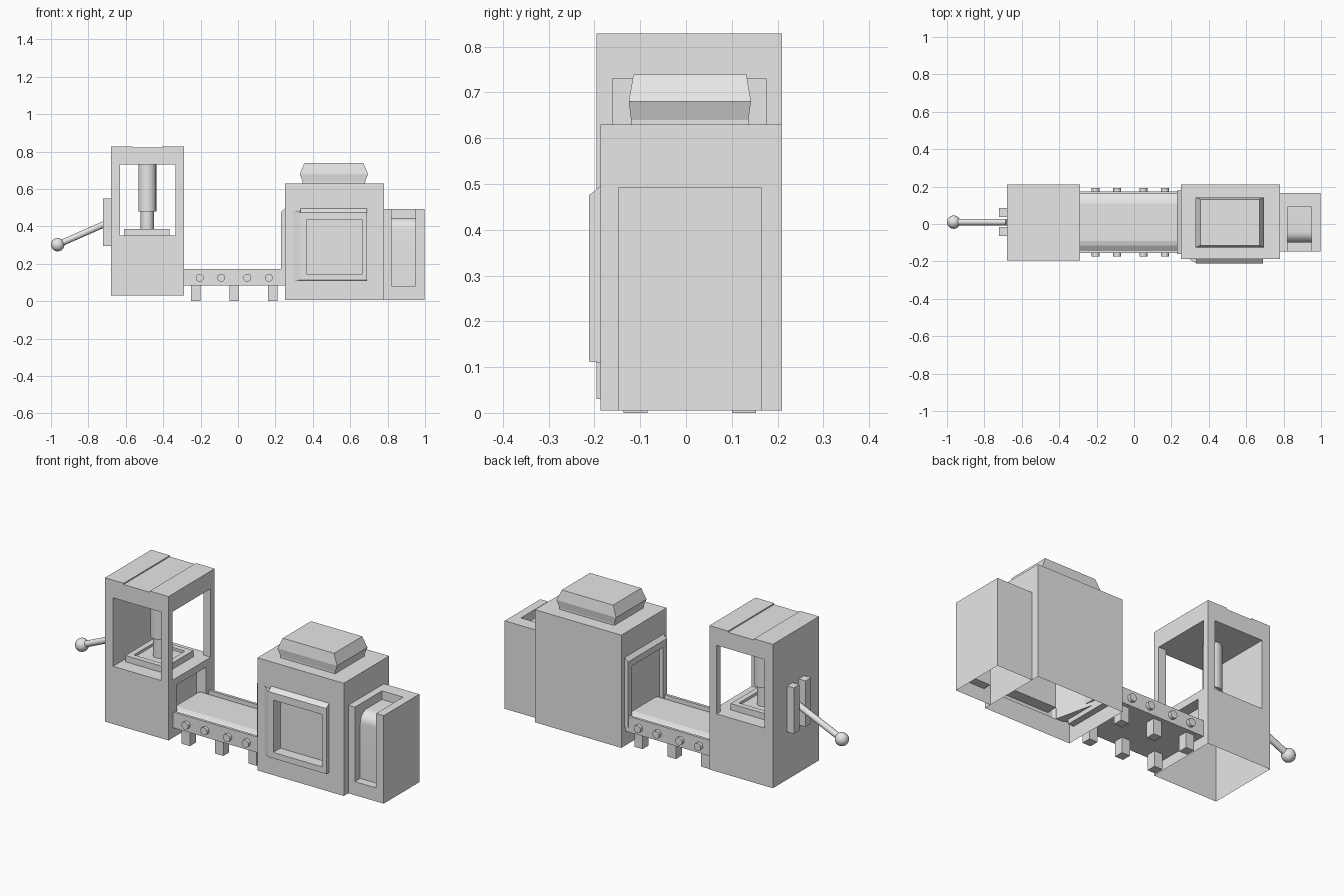
import bpy, bmesh, math
from mathutils import Vector

if "Cube" in bpy.data.objects:
    bpy.data.objects.remove(bpy.data.objects["Cube"])

grey = bpy.data.materials.new("plain_grey")
grey.diffuse_color = (0.8, 0.8, 0.8, 1)
grey.use_nodes = True
grey.node_tree.nodes["Principled BSDF"].inputs["Base Color"].default_value = grey.diffuse_color


def finish(name, bm, smooth=False):
    me = bpy.data.meshes.new(name)
    bm.to_mesh(me)
    bm.free()
    me.materials.append(grey)
    ob = bpy.data.objects.new(name, me)
    bpy.context.collection.objects.link(ob)
    if smooth:
        bpy.ops.object.select_all(action='DESELECT')
        ob.select_set(True)
        bpy.context.view_layer.objects.active = ob
        bpy.ops.object.shade_smooth_by_angle(angle=math.radians(40))
    return ob


def box_bm(x, y, z):
    bm = bmesh.new()
    bmesh.ops.create_cube(bm, size=1)
    for v in bm.verts:
        v.co = [r[1] if c > 0 else r[0] for c, r in zip(v.co, (x, y, z))]
    return bm


def box(name, x, y, z):
    return finish(name, box_bm(x, y, z))


def facing(bm, direction):
    bm.normal_update()
    return max(bm.faces, key=lambda f: f.normal.dot(Vector(direction)))


def step_face(face, bm, axis, steps):
    """Inset a face repeatedly: each step is (u0, u1, v0, v1, depth)."""
    u, w = [a for a in range(3) if a != axis]
    for u0, u1, v0, v1, depth in steps:
        bmesh.ops.inset_individual(bm, faces=[face], thickness=0.005)
        mid = face.calc_center_median()
        for v in face.verts:
            co = Vector()
            co[u] = u1 if v.co[u] > mid[u] else u0
            co[w] = v1 if v.co[w] > mid[w] else v0
            co[axis] = depth
            v.co = co


def drop_bottom(bm):
    bmesh.ops.delete(bm, geom=[facing(bm, (0, 0, -1))], context='FACES')


def prism(name, pts, axis, a, b):
    """Closed profile extruded along x (points y,z) or y (points x,z)."""
    bm = bmesh.new()
    place = (lambda p, t: (t, p[0], p[1])) if axis == 0 else (lambda p, t: (p[0], t, p[1]))
    lo = [bm.verts.new(place(p, a)) for p in pts]
    hi = [bm.verts.new(place(p, b)) for p in pts]
    bm.faces.new(lo)
    bm.faces.new(hi)
    for i in range(len(pts)):
        j = (i + 1) % len(pts)
        bm.faces.new((lo[i], lo[j], hi[j], hi[i]))
    bmesh.ops.recalc_face_normals(bm, faces=bm.faces)
    return finish(name, bm)


def rod(name, a, b, r, n=16):
    a, b = Vector(a), Vector(b)
    bm = bmesh.new()
    bmesh.ops.create_cone(bm, cap_ends=True, segments=n, radius1=r, radius2=r, depth=(b - a).length)
    bm.transform((b - a).to_track_quat('Z', 'Y').to_matrix().to_4x4())
    bmesh.ops.translate(bm, verts=bm.verts, vec=(a + b) / 2)
    return finish(name, bm, True)


# Press: hollow base with a conveyor recess in its right side
bm = box_bm((-0.68, -0.29), (-0.195, 0.21), (0.03, 0.35))
step_face(facing(bm, (1, 0, 0)), bm, 0,
          [(-0.12, 0.135, 0.09, 0.31, -0.29), (-0.12, 0.135, 0.09, 0.31, -0.35)])
drop_bottom(bm)
finish("press_base", bm)

# Press: back wall on the left, two posts on the right, grooved roof
box("press_left_wall", (-0.68, -0.63), (-0.195, 0.21), (0.35, 0.73))
for label, y in (("front", (-0.195, -0.16)), ("back", (0.175, 0.21))):
    box("press_post_" + label, (-0.335, -0.29), y, (0.35, 0.73))
prism("press_roof", [(-0.68, 0.73), (-0.29, 0.73), (-0.29, 0.828), (-0.405, 0.828),
                     (-0.405, 0.821), (-0.565, 0.821), (-0.565, 0.828), (-0.68, 0.828)],
      1, -0.195, 0.21)

# Press: plate with a shallow tray, piston and rod
bm = box_bm((-0.61, -0.365), (-0.115, 0.13), (0.35, 0.385))
tray = (-0.58, -0.395, -0.085, 0.10)
step_face(facing(bm, (0, 0, 1)), bm, 2, [tray + (0.385,), tray + (0.37,)])
finish("press_plate", bm)
rod("piston", (-0.485, 0.01, 0.48), (-0.485, 0.01, 0.73), 0.048, 24)
rod("piston_rod", (-0.485, 0.01, 0.37), (-0.485, 0.01, 0.48), 0.035, 24)

# Lever with guide bars
for label, y in (("front", (-0.065, -0.016)), ("back", (0.037, 0.086))):
    box("lever_guide_" + label, (-0.722, -0.68), y, (0.295, 0.55))
rod("lever", (-0.68, 0.01, 0.427), (-0.964, 0.01, 0.302), 0.017)
bm = bmesh.new()
bmesh.ops.create_uvsphere(bm, u_segments=16, v_segments=10, radius=0.036)
bmesh.ops.translate(bm, verts=bm.verts, vec=(-0.964, 0.01, 0.302))
finish("lever_knob", bm, True)

# Conveyor: mirrored cross-section with rails and a bevelled belt
half = [(0.165, 0.085), (0.165, 0.172), (0.15, 0.172), (0.15, 0.148), (0.125, 0.165), (0.10, 0.172)]
prism("conveyor", [(0.01 + y, z) for y, z in half] + [(0.01 - y, z) for y, z in half[::-1]],
      0, -0.32, 0.285)
for i, x in enumerate((-0.205, -0.09, 0.05, 0.165)):
    for s in (-1, 1):
        rod(f"roller_cap_{i}_{s}", (x, 0.01 + s * 0.16, 0.125), (x, 0.01 + s * 0.183, 0.125), 0.021)
for i, x in enumerate((-0.225, -0.02, 0.185)):
    for y in (-0.11, 0.127):
        box(f"conveyor_leg_{i}", (x - 0.025, x + 0.025), (y - 0.026, y + 0.026), (0, 0.085))

# Furnace: hollow shell with framed recesses on the front and the left
bm = box_bm((0.25, 0.78), (-0.187, 0.21), (0.005, 0.63))
step_face(facing(bm, (0, -1, 0)), bm, 1,
          [(0.335, 0.69, 0.11, 0.495, -0.187), (0.335, 0.69, 0.112, 0.475, -0.212),
           (0.365, 0.665, 0.145, 0.435, -0.212), (0.365, 0.665, 0.145, 0.435, -0.15)])
step_face(facing(bm, (-1, 0, 0)), bm, 0,
          [(-0.16, 0.18, 0.11, 0.495, 0.25), (-0.16, 0.18, 0.112, 0.475, 0.23),
           (-0.125, 0.145, 0.13, 0.44, 0.23), (-0.125, 0.145, 0.13, 0.44, 0.295)])
drop_bottom(bm)
finish("furnace_body", bm)

# Furnace: faceted cap
bm = box_bm((0.345, 0.68), (-0.12, 0.136), (0.63, 0.64))
step_face(facing(bm, (0, 0, 1)), bm, 2,
          [(0.33, 0.695, -0.125, 0.142, 0.68), (0.355, 0.67, -0.115, 0.132, 0.739)])
finish("furnace_cap", bm)

# Side feeder: hollow shell with a curved chute cut through top and front
Y0, Y1, Z0, Z1 = -0.147, 0.165, 0.005, 0.493
groove = [(0.09, Z1), (0.09, 0.445)]
for i in range(9):
    a = math.radians(90 + i * 90 / 8)
    groove.append((-0.04 + 0.06 * math.cos(a), 0.385 + 0.06 * math.sin(a)))
groove += [(-0.10, 0.08), (Y0, 0.08)]
rim = [(Y1, Z0), (Y1, Z1), (Y0, Z1), (Y0, Z0)]
chute = rim[:2] + groove + rim[3:]
bm = bmesh.new()
for x0, x1, line in ((0.78, 0.82, rim), (0.82, 0.95, chute), (0.95, 0.997, rim)):
    for p, q in zip(line, line[1:]):
        bm.faces.new([bm.verts.new(c) for c in ((x0, *p), (x0, *q), (x1, *q), (x1, *p))])
for x, flip, loop in ((0.78, True, rim), (0.997, False, rim),
                      (0.82, False, groove + [(Y0, Z1)]), (0.95, True, groove + [(Y0, Z1)])):
    f = bm.faces.new([bm.verts.new((x, *p)) for p in loop])
    f.normal_update()
    if (f.normal.x < 0) != flip:
        f.normal_flip()
bm.normal_update()
# The strips run over the top towards the front, so their winding must point up
top = max((f for f in bm.faces if abs(f.normal.z) > 0.9), key=lambda f: f.calc_center_median().z)
if top.normal.z < 0:
    for f in bm.faces:
        if abs(f.normal.x) < 0.5:
            f.normal_flip()
bmesh.ops.remove_doubles(bm, verts=bm.verts, dist=0.0001)
finish("side_feeder", bm, True)
